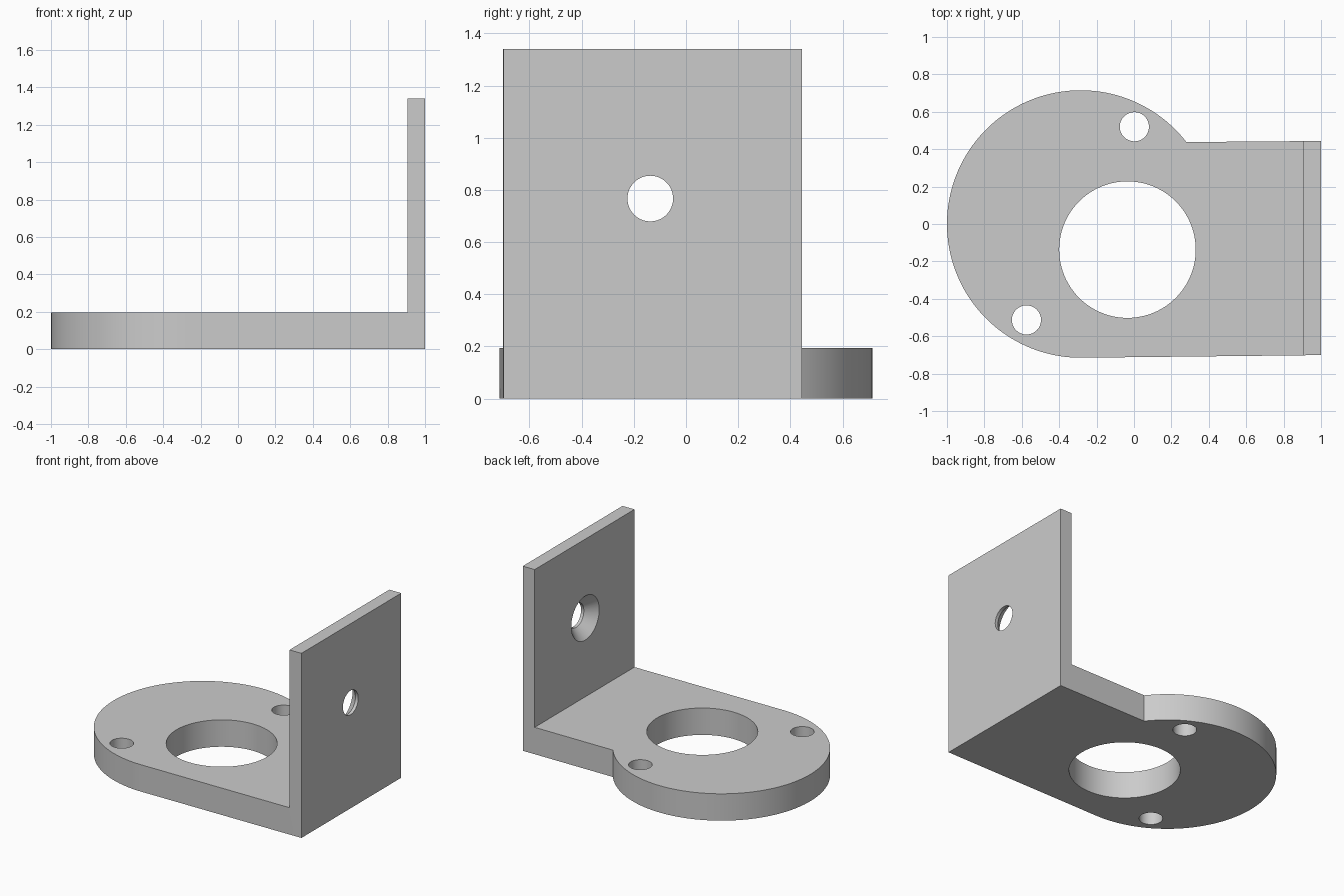
import bpy, bmesh, math
from mathutils import Matrix, Vector

if "Cube" in bpy.data.objects:
    bpy.data.objects.remove(bpy.data.objects["Cube"])

PLATE_TOP, WALL_TOP, WALL_X = 0.195, 1.34, 0.905

grey = bpy.data.materials.new("plain grey")
grey.use_nodes = True
colour = (0.6, 0.6, 0.6, 1)
grey.diffuse_color = colour
grey.node_tree.nodes["Principled BSDF"].inputs["Base Color"].default_value = colour


def make_object(name, bm):
    mesh = bpy.data.meshes.new(name)
    bm.normal_update()
    bm.to_mesh(mesh)
    bm.free()
    mesh.materials.append(grey)
    obj = bpy.data.objects.new(name, mesh)
    bpy.context.collection.objects.link(obj)
    return obj


def cutter(name, location, r1, r2, depth, sides=64, along_x=False):
    """Round cutter; r1 is the radius at the low end of its axis."""
    bm = bmesh.new()
    turn = Matrix.Rotation(math.pi / 2, 4, 'Y') if along_x else Matrix()
    bmesh.ops.create_cone(bm, cap_ends=True, segments=sides, radius1=r1, radius2=r2,
                          depth=depth, matrix=Matrix.Translation(location) @ turn)
    obj = make_object(name, bm)
    obj.hide_render = True
    return obj


# Base outline: round end, then straight flanks out to the wall
cx, radius, steps = -0.285, 0.715, 96
start, end = math.atan2(0.438, 0.565), math.radians(270)
outline = []
for i in range(steps + 1):
    a = start + (end - start) * i / steps
    outline.append((cx + radius * math.cos(a), radius * math.sin(a)))
outline += [(WALL_X, -0.702), (1, -0.70), (1, 0.444), (WALL_X, 0.443)]

bm = bmesh.new()
base = bm.faces.new([bm.verts.new((x, y, 0)) for x, y in outline])
result = bmesh.ops.extrude_face_region(bm, geom=[base], use_keep_orig=True)
top = [v for v in result["geom"] if isinstance(v, bmesh.types.BMVert)]
bmesh.ops.translate(bm, verts=top, vec=(0, 0, PLATE_TOP))

# Upright wall raised from the end strip of the base
fold = [v for v in top if abs(v.co.x - WALL_X) < 1e-4]
bmesh.ops.connect_verts(bm, verts=fold)
strip = [f for f in bm.faces
         if all(v.co.z > 0.1 and v.co.x > WALL_X - 0.01 for v in f.verts)]
result = bmesh.ops.extrude_face_region(bm, geom=strip)
raised = [v for v in result["geom"] if isinstance(v, bmesh.types.BMVert)]
bmesh.ops.delete(bm, geom=[f for f in strip if f.is_valid], context='FACES_ONLY')
bmesh.ops.translate(bm, verts=raised, vec=(0, 0, WALL_TOP - PLATE_TOP))
bmesh.ops.recalc_face_normals(bm, faces=bm.faces)
bracket = make_object("angle_bracket", bm)

# Bore, two screw holes, and a countersunk hole through the wall
hole_y, hole_z = -0.137, 0.767
cutters = [
    cutter("bore_cutter", (-0.035, hole_y, 0.1), 0.365, 0.365, 1, 96),
    cutter("back_screw_cutter", (0.002, 0.52, 0.1), 0.078, 0.078, 1, 48),
    cutter("front_screw_cutter", (-0.575, -0.513, 0.1), 0.078, 0.078, 1, 48),
    cutter("wall_hole_cutter", (1, hole_y, hole_z), 0.0875, 0.0875, 0.5, along_x=True),
    cutter("countersink_cutter", (0.93, hole_y, hole_z), 0.185, 0.085, 0.1, along_x=True),
]
bpy.ops.object.select_all(action='DESELECT')
bracket.select_set(True)
bpy.context.view_layer.objects.active = bracket
for tool in cutters:
    mod = bracket.modifiers.new(tool.name, 'BOOLEAN')
    mod.operation, mod.solver, mod.object = 'DIFFERENCE', 'EXACT', tool
    bpy.ops.object.modifier_apply(modifier=mod.name)
    bpy.data.objects.remove(tool)

bpy.ops.object.shade_smooth_by_angle(angle=math.radians(25))
